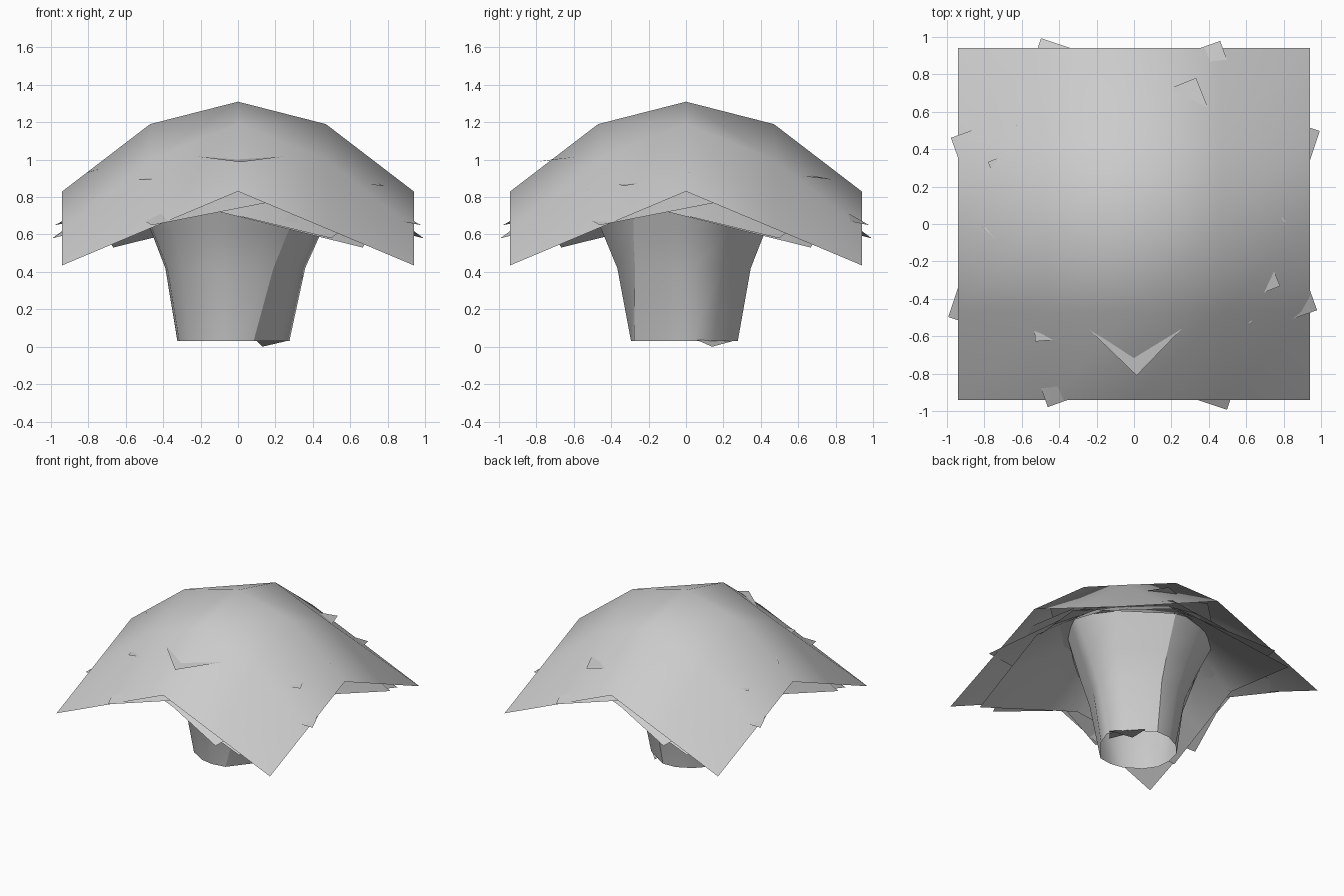
import bpy, bmesh, math
from mathutils import Matrix, Vector

cube = bpy.data.objects.get("Cube")
if cube:
    bpy.data.objects.remove(cube)

grey = bpy.data.materials.new("plain grey")
grey.use_nodes = True
GREY = (0.6, 0.6, 0.6, 1)
grey.diffuse_color = GREY
grey.node_tree.nodes["Principled BSDF"].inputs["Base Color"].default_value = GREY


def finish(bm, name):
    mesh = bpy.data.meshes.new(name)
    bm.to_mesh(mesh)
    bm.free()
    mesh.materials.append(grey)
    obj = bpy.data.objects.new(name, mesh)
    bpy.context.collection.objects.link(obj)
    bpy.ops.object.select_all(action="DESELECT")
    obj.select_set(True)
    bpy.context.view_layer.objects.active = obj
    bpy.ops.object.shade_smooth_by_angle(angle=math.radians(60))


def sheet(name, half, turn, centre, inner, diagonal, middle, corner, tilt=0, toward=0):
    """Square drooping leaf sheet; heights depend on the grid ring.
    A tilt lifts the side that lies in the direction 'toward'."""
    edge = (middle + corner) / 2
    heights = {(0, 0): centre, (0, 1): inner, (1, 1): diagonal,
               (0, 2): middle, (1, 2): edge, (2, 2): corner}
    bm = bmesh.new()
    bmesh.ops.create_grid(bm, x_segments=4, y_segments=4, size=half)
    for v in bm.verts:
        key = sorted(round(abs(c) * 2 / half) for c in v.co.xy)
        v.co.z = heights[tuple(key)]
    bm.transform(Matrix.Rotation(math.radians(turn), 4, "Z"))
    a = math.radians(toward)
    slope = math.tan(math.radians(tilt))
    for v in bm.verts:
        v.co.z += slope * (v.co.x * math.cos(a) + v.co.y * math.sin(a))
    finish(bm, name)


# Main canopy and the turned layers tucked beneath it
sheet("canopy_top", 0.94, 0, 1.31, 1.19, 1.0, 0.83, 0.435)
sheet("canopy_layer_1", 0.813, -9.6, 1.13, 1.03, 0.87, 0.73, 0.53)
sheet("canopy_layer_2", 0.785, -18.4, 1.15, 1.06, 0.9, 0.76, 0.58)
sheet("canopy_layer_3", 0.765, 19.8, 1.17, 1.08, 0.93, 0.79, 0.65)

# Small flat inner layers, tilted so that a corner just pierces the canopy
sheet("inner_layer_1", 0.573, 46, 1.06, 1.05, 1.02, 1.01, 0.93, 4, 270)
sheet("inner_layer_2", 0.6, 22, 1.0, 0.98, 0.95, 0.93, 0.85, 3, 55)
sheet("inner_layer_3", 0.58, 5, 0.98, 0.96, 0.93, 0.91, 0.84, 3.5, 230)

# Trunk: open flaring tube of curved bark panels meeting at twisted ridges
LEVELS = [(0.03, 0.3), (0.42, 0.375), (0.62, 0.46), (0.9, 0.6)]


def bark_panel(name, outline):
    """Outline columns are (angle, radius scale, twist, narrowing with height)."""
    bm = bmesh.new()
    rings = []
    for z, radius in LEVELS:
        ring = []
        for a, scale, twist, narrow in outline:
            ang = math.radians(a + twist * z)
            r = radius * (scale - narrow * z)
            ring.append(bm.verts.new((r * math.cos(ang) - 0.025 * (1 - z), r * math.sin(ang), z)))
        rings.append(ring)
    for low, high in zip(rings, rings[1:]):
        for i in range(len(outline) - 1):
            bm.faces.new((low[i], low[i + 1], high[i + 1], high[i]))
    finish(bm, name)


FRONT_RIDGE = (290, 1.0, 40, 0.22)
SIDE_RIDGE = (155, 1.0, 25, 0)
BACK_RIDGE = (83, 0.93, 0, 0)
bark_panel("trunk_left", [(FRONT_RIDGE[0] - 360,) + FRONT_RIDGE[1:], (-22, 0.9, 14, 0.02),
                          (5, 1.0, 0, 0), (35, 0.9, 0, 0), BACK_RIDGE])
bark_panel("trunk_back", [BACK_RIDGE, (105, 0.94, 5, 0), (130, 0.95, 15, 0), SIDE_RIDGE])
bark_panel("trunk_front", [SIDE_RIDGE, (178, 1.0, 15, 0), (200, 1.03, 0, 0), (222, 1.0, 0, 0),
                           (250, 0.98, 0, 0), (270, 0.98, 6, 0), FRONT_RIDGE])

# Loose flap of bark at the foot of the trunk
bm = bmesh.new()
flap = [(0.13, 0.14, 0.0), (0.28, 0.06, 0.035), (0.2, -0.04, 0.045), (0.1, 0.25, 0.03)]
bm.faces.new([bm.verts.new(Vector(p)) for p in flap])
finish(bm, "bark_flap")
